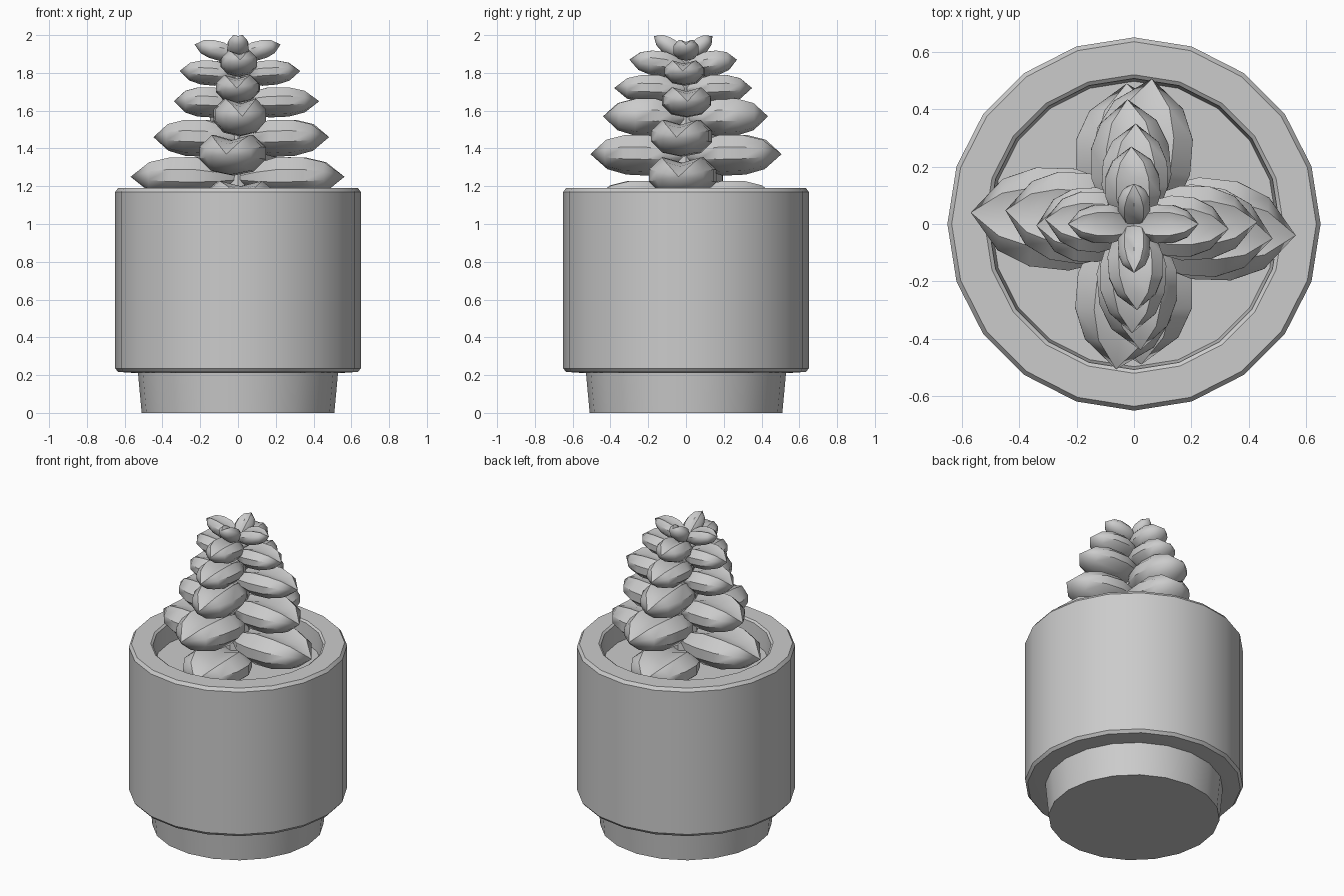
import bpy, bmesh, math
from mathutils import Matrix, Vector

if "Cube" in bpy.data.objects:
    bpy.data.objects.remove(bpy.data.objects["Cube"])


def finish(name, bm, angle):
    bmesh.ops.recalc_face_normals(bm, faces=bm.faces)
    me = bpy.data.meshes.new(name)
    bm.to_mesh(me)
    bm.free()
    ob = bpy.data.objects.new(name, me)
    bpy.context.collection.objects.link(ob)
    bpy.ops.object.select_all(action='DESELECT')
    ob.select_set(True)
    bpy.context.view_layer.objects.active = ob
    bpy.ops.object.shade_smooth_by_angle(angle=math.radians(angle))
    return ob


def bridge(bm, a, b):
    n = len(a)
    for i in range(n):
        bm.faces.new((a[i], a[(i + 1) % n], b[(i + 1) % n], b[i]))


def lathe(name, profile, sides=20):
    # revolve an (r, z) profile and cap both ends
    bm = bmesh.new()
    rings = []
    for r, z in profile:
        rings.append([bm.verts.new((r * math.cos(2 * math.pi * i / sides),
                                    r * math.sin(2 * math.pi * i / sides), z))
                      for i in range(sides)])
    for a, b in zip(rings, rings[1:]):
        bridge(bm, a, b)
    bm.faces.new(rings[0])
    bm.faces.new(rings[-1])
    return finish(name, bm, 30)


# Pot parts
SOIL = 1.06
lathe("pot_foot", [(0.51, 0), (0.53, 0.215)])
lathe("pot_body", [(0.53, 0.21), (0.635, 0.217), (0.65, 0.235), (0.65, 1.17),
                   (0.635, 1.19), (0.52, 1.19), (0.507, 1.18), (0.497, SOIL)])
lathe("stem", [(0.09, SOIL - 0.03), (0.07, 1.5), (0.03, 1.9)], 8)

# Fleshy leaf: grooved top, rounded underside, pointed tip
HALF = [(0.58, 1.0), (0.96, 0.4), (0.96, -0.2), (0.6, -0.8)]
SECTION = [(0, 0.72)] + HALF + [(0, -1.0)] + [(-x, z) for x, z in reversed(HALF)]
# position along the leaf, width factor, thickness factor
STATIONS = [(0.0, 0.35, 0.3), (0.18, 0.8, 0.72), (0.38, 1, 1),
            (0.62, 0.97, 0.97), (0.82, 0.7, 0.72)]


def leaf(bm, angle, base_z, tip_z, reach, width, thick):
    rise = math.atan2(tip_z - base_z, reach)
    length = math.hypot(reach, tip_z - base_z)
    mat = (Matrix.Translation((0, 0, base_z)) @ Matrix.Rotation(math.radians(angle), 4, 'Z')
           @ Matrix.Rotation(-rise, 4, 'Y'))
    rings = []
    for t, w, h in STATIONS:
        rings.append([bm.verts.new(mat @ Vector((t * length, x * w * width, z * h * thick)))
                      for x, z in SECTION])
    for a, b in zip(rings, rings[1:]):
        bridge(bm, a, b)
    bm.faces.new(rings[0])
    tip = bm.verts.new(mat @ Vector((length, 0, 0)))
    n = len(SECTION)
    for i in range(n):
        bm.faces.new((rings[-1][i], rings[-1][(i + 1) % n], tip))


# Opposite leaf pairs: first angle, twist, base z, tip z, reach a, reach b, width, thickness
PAIRS = [
    (90, 3, 1.12, 1.13, 0.49, 0.49, 0.20, 0.105),
    (0, -4, 1.24, 1.25, 0.565, 0.57, 0.185, 0.11),
    (90, -7, 1.36, 1.37, 0.51, 0.51, 0.18, 0.108),
    (0, -6, 1.45, 1.46, 0.485, 0.45, 0.165, 0.098),
    (90, 3, 1.56, 1.57, 0.435, 0.44, 0.145, 0.1),
    (0, 1, 1.64, 1.65, 0.43, 0.34, 0.135, 0.08),
    (90, -1, 1.71, 1.72, 0.35, 0.38, 0.12, 0.075),
    (0, -3, 1.79, 1.81, 0.33, 0.31, 0.11, 0.066),
    (90, 2, 1.83, 1.87, 0.27, 0.30, 0.10, 0.066),
    (0, 0, 1.89, 1.95, 0.225, 0.23, 0.07, 0.05),
    (90, 0, 1.88, 1.995, 0.14, 0.17, 0.058, 0.045),
]
for i, (ang, twist, bz, tz, ra, rb, w, h) in enumerate(PAIRS):
    bm = bmesh.new()
    leaf(bm, ang + twist, bz, tz, ra, w, h)
    leaf(bm, ang + twist + 180, bz, tz, rb, w, h)
    finish(f"leaf_pair_{i + 1}", bm, 40)
